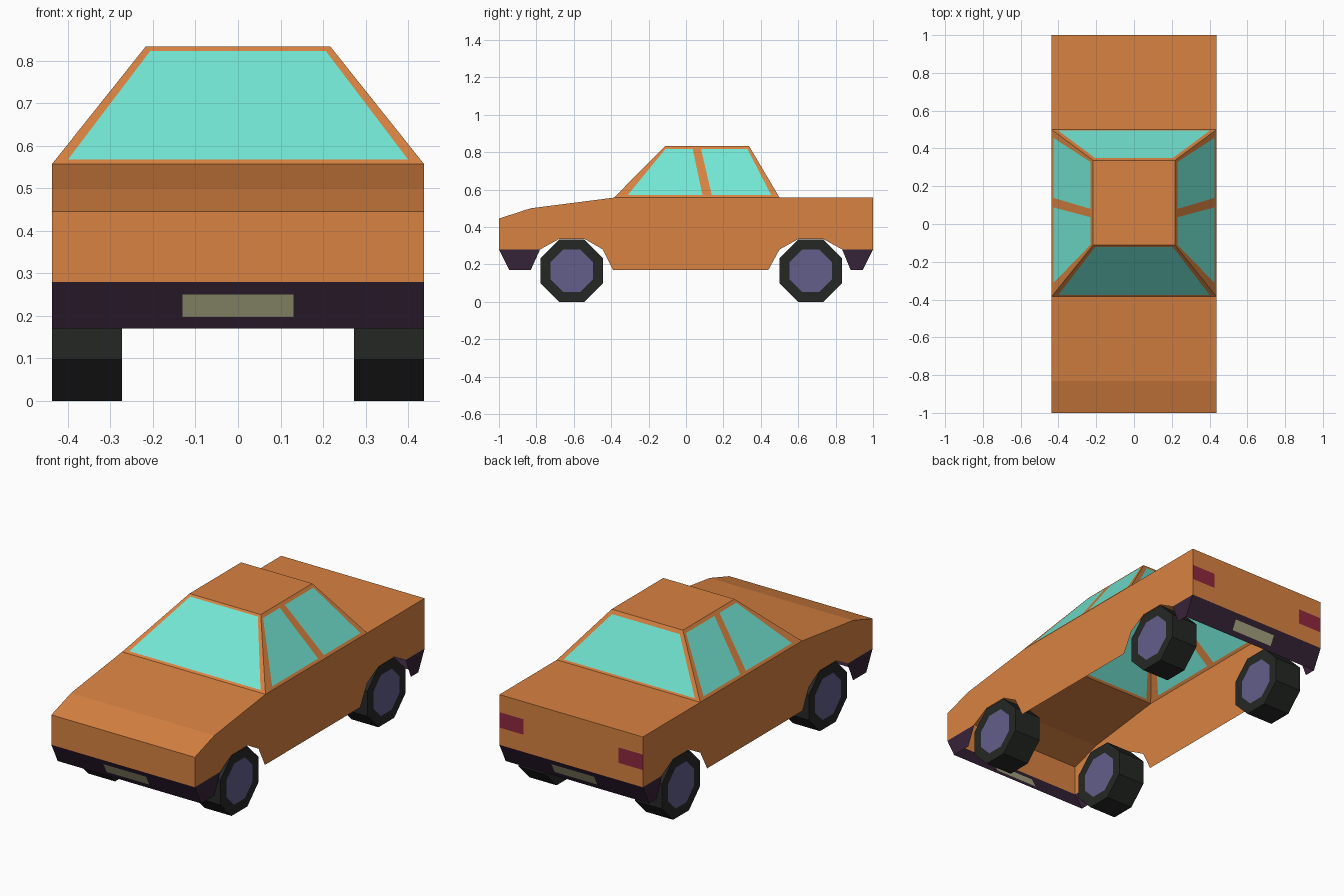
import bpy, bmesh, math
from mathutils import Vector, Matrix

if "Cube" in bpy.data.objects:
    bpy.data.objects.remove(bpy.data.objects["Cube"])

def lin(c):
    c /= 255
    return c / 12.92 if c <= 0.04045 else ((c + 0.055) / 1.055) ** 2.4

def material(name, r, g, b):
    m = bpy.data.materials.new(name)
    m.diffuse_color = (lin(r), lin(g), lin(b), 1)
    m.use_nodes = True
    m.node_tree.nodes["Principled BSDF"].inputs["Base Color"].default_value = m.diffuse_color
    return m

MATS = [material("orange paint", 216, 130, 65), material("teal glass", 116, 232, 213),
        material("dark purple bumper", 54, 35, 56), material("tyre black", 37, 39, 37),
        material("hub violet", 99, 94, 138), material("plate khaki", 170, 168, 130),
        material("tail light red", 142, 40, 62)]
ORANGE, GLASS, BUMPER, TYRE, HUB, PLATE, RED = range(7)
W = 0.437                      # half width of the car
CENTRE = Vector((0, 0.05, 0.3))

def finish(bm, name):
    bmesh.ops.remove_doubles(bm, verts=bm.verts, dist=1e-4)
    me = bpy.data.meshes.new(name)
    bm.to_mesh(me)
    bm.free()
    for m in MATS:
        me.materials.append(m)
    ob = bpy.data.objects.new(name, me)
    bpy.context.collection.objects.link(ob)
    return ob

def face(bm, pts, mat):
    """Add a face that points away from the middle of the car."""
    f = bm.faces.new([bm.verts.new(p) for p in pts])
    f.normal_update()
    if f.normal.dot(f.calc_center_median() - CENTRE) < 0:
        f.normal_flip()
    f.material_index = mat

def sides(bm, profile, mat):
    for s in (-W, W):
        face(bm, [(s, y, z) for y, z in profile], mat)

def strip(bm, a, b, mat):
    """Full-width panel between two profile points."""
    face(bm, [(-W, *a), (W, *a), (W, *b), (-W, *b)], mat)

def grid(bm, xs, rows, rule):
    """Panel cut into cells; rule(column, row) gives the colour."""
    for i in range(len(xs) - 1):
        for j in range(len(rows) - 1):
            a, b = rows[j], rows[j + 1]
            face(bm, [(xs[i], *a), (xs[i + 1], *a), (xs[i + 1], *b), (xs[i], *b)], rule(i, j))

def framed(bm, outer, inner):
    """Orange frame around a glass pane, corners in matching order."""
    for i in range(4):
        k = (i + 1) % 4
        face(bm, [outer[i], outer[k], inner[k], inner[i]], ORANGE)
    face(bm, inner, GLASS)

# Lower body: open shell with wheel arches
bm = bmesh.new()
top = [(-1, 0.28), (-1, 0.445), (-0.83, 0.5), (-0.385, 0.557), (0.5, 0.557), (1, 0.557), (1, 0.28)]
arches = [(0.835, 0.28), (0.735, 0.335), (0.6, 0.335), (0.5, 0.28), (0.44, 0.17),
          (-0.39, 0.17), (-0.445, 0.28), (-0.54, 0.335), (-0.68, 0.335), (-0.78, 0.28)]
sides(bm, top + arches, ORANGE)
for k in (0, 1, 2, 4):
    strip(bm, top[k], top[k + 1], ORANGE)
# Tail panel with lights
grid(bm, [-W, -0.29, 0.29, W], [(1, 0.28), (1, 0.375), (1, 0.46), (1, 0.557)],
     lambda i, j: RED if i != 1 and j == 1 else ORANGE)
finish(bm, "body")

# Bumpers with number plate panels
def bumper(name, s, inner_top, inner_low):
    bm = bmesh.new()
    sides(bm, [(s, 0.28), (s * 0.945, 0.17), (s * inner_low, 0.17), (s * inner_top, 0.28)], BUMPER)
    rows = [(s * (1 - 0.5 * (0.28 - z)), z) for z in (0.17, 0.197, 0.25, 0.28)]
    grid(bm, [-W, -0.13, 0.13, W], rows, lambda i, j: PLATE if i == 1 and j == 1 else BUMPER)
    finish(bm, name)

bumper("front_bumper", -1, 0.78, 0.83)
bumper("rear_bumper", 1, 0.835, 0.88)

# Cabin: roof and framed windows
R, Z0, Z1 = 0.217, 0.557, 0.833
F0, F1, B0, B1 = -0.385, -0.112, 0.5, 0.337
bm = bmesh.new()
face(bm, [(-R, F1, Z1), (R, F1, Z1), (R, B1, Z1), (-R, B1, Z1)], ORANGE)

def end_window(y0, y1, z_top):
    def at(x, z):
        return (x, y0 + (y1 - y0) * (z - Z0) / (Z1 - Z0), z)
    framed(bm, [at(-W, Z0), at(W, Z0), at(R, Z1), at(-R, Z1)],
           [at(-0.4, 0.567), at(0.4, 0.567), at(0.206, z_top), at(-0.206, z_top)])

end_window(F0, F1, 0.823)
end_window(B0, B1, 0.813)
for s in (-1, 1):
    def on_side(pts):
        return [(s * (W + (R - W) * (z - Z0) / (Z1 - Z0)), y, z) for y, z in pts]
    framed(bm, on_side([(F0, Z0), (0.117, Z0), (0.055, Z1), (F1, Z1)]),
           on_side([(-0.312, 0.57), (0.088, 0.57), (0.036, 0.817), (-0.11, 0.817)]))
    framed(bm, on_side([(0.117, Z0), (B0, Z0), (B1, Z1), (0.055, Z1)]),
           on_side([(0.138, 0.57), (0.456, 0.57), (0.328, 0.817), (0.08, 0.817)]))
finish(bm, "cabin")

# Wheels: octagonal tyres with flush hubs on both faces
def wheel(name, x, y):
    bm = bmesh.new()
    r = 0.166 / math.cos(math.pi / 8)
    bmesh.ops.create_cone(bm, cap_ends=True, segments=8, radius1=r, radius2=r, depth=0.164,
                          matrix=Matrix.Rotation(math.pi / 2, 4, 'Y') @ Matrix.Rotation(math.pi / 8, 4, 'Z'))
    for f in bm.faces:
        f.material_index = TYRE
    caps = [f for f in bm.faces if len(f.verts) == 8]
    bmesh.ops.inset_individual(bm, faces=caps, thickness=0.053, use_even_offset=True)
    for f in bm.faces:
        if len(f.verts) == 8:
            f.material_index = HUB
    finish(bm, name).location = (x, y, 0.166)

for side, sx in (("left", -1), ("right", 1)):
    wheel("front_wheel_" + side, sx * 0.355, -0.611)
    wheel("rear_wheel_" + side, sx * 0.355, 0.667)
